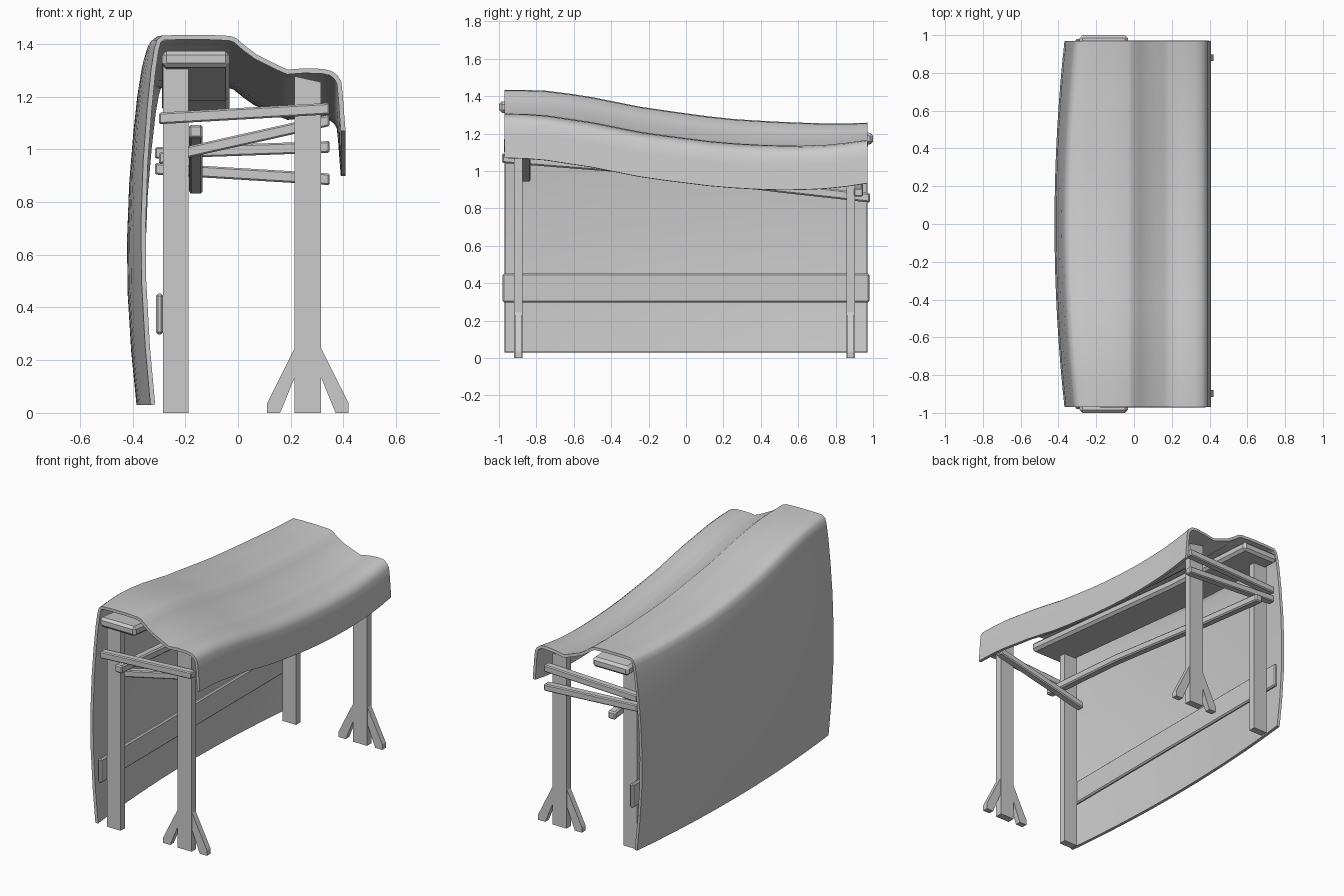
import bpy, bmesh
from mathutils import Vector

if "Cube" in bpy.data.objects:
    bpy.data.objects.remove(bpy.data.objects["Cube"])


def make(name, bm, bevel=0.0):
    bmesh.ops.recalc_face_normals(bm, faces=bm.faces)
    me = bpy.data.meshes.new(name)
    bm.to_mesh(me)
    bm.free()
    ob = bpy.data.objects.new(name, me)
    bpy.context.collection.objects.link(ob)
    if bevel:
        m = ob.modifiers.new("bevel", 'BEVEL')
        m.width, m.segments, m.limit_method = bevel, 1, 'ANGLE'
    return ob


def beam(name, path, cross, up, bevel=0.0):
    """Sweep a rectangle (spanned by half vectors cross and up) along path."""
    bm = bmesh.new()
    c, u = Vector(cross), Vector(up)
    rings = [[bm.verts.new(Vector(p) + a * c + b * u)
              for a, b in ((-1, -1), (1, -1), (1, 1), (-1, 1))] for p in path]
    for r, s in zip(rings, rings[1:]):
        for k in range(4):
            bm.faces.new((r[k], r[(k + 1) % 4], s[(k + 1) % 4], s[k]))
    bm.faces.new(rings[0])
    bm.faces.new(rings[-1])
    return make(name, bm, bevel)


def prism(name, outline, y0, y1):
    """Extrude an x-z outline along y."""
    bm = bmesh.new()
    f = bm.faces.new([bm.verts.new((x, y0, z)) for x, z in outline])
    ext = bmesh.ops.extrude_face_region(bm, geom=[f])["geom"]
    bmesh.ops.translate(bm, vec=(0, y1 - y0, 0),
                        verts=[v for v in ext if isinstance(v, bmesh.types.BMVert)])
    return make(name, bm)


# Draped cover: cross-section at the front end, swept back with a sagging height
section = [(-.332, .03), (-.352, .25), (-.366, .5), (-.368, .72), (-.36, .95), (-.345, 1.15),
           (-.33, 1.3), (-.318, 1.38), (-.308, 1.415), (-.288, 1.431), (-.22, 1.434), (-.12, 1.434),
           (-.03, 1.43), (-.008, 1.422), (.03, 1.39), (.07, 1.36), (.12, 1.335), (.16, 1.315),
           (.19, 1.302), (.25, 1.307), (.32, 1.305), (.355, 1.297), (.378, 1.28),
           (.392, 1.255), (.398, 1.2), (.403, 1.13), (.408, 1.07)]
# y, drop at the ridge, drop at the front hem
sag = [(-.97, 0, 0), (-.86, -.001, -.003), (-.75, -.005, -.012), (-.62, -.021, -.032),
       (-.5, -.04, -.05), (-.37, -.066, -.076), (-.25, -.09, -.1), (-.12, -.109, -.119),
       (0, -.126, -.134), (.12, -.142, -.149), (.25, -.156, -.16), (.37, -.164, -.167),
       (.5, -.171, -.171), (.62, -.176, -.17), (.75, -.18, -.164), (.86, -.18, -.152),
       (.97, -.176, -.135)]
bm = bmesh.new()
grid = []
for y, ridge, hem in sag:
    row = []
    for i, (x, z) in enumerate(section):
        bulge = -.053 * (1 - (y / .97) ** 2) * min(1, max(0, (-.02 - x) / .27))
        t = min(1, max(0, x / .35))
        drop = ridge * (1 - t) + hem * t
        if i < 9:
            drop *= (z - .03) / 1.385
        row.append(bm.verts.new((x + bulge, y, z + drop)))
    grid.append(row)
for r, s in zip(grid, grid[1:]):
    for i in range(len(section) - 1):
        bm.faces.new((r[i], r[i + 1], s[i + 1], s[i]))
cover = make("cover", bm)
if cover.data.polygons[10 + 8 * (len(section) - 1)].normal.z < 0:
    cover.data.flip_normals()
m = cover.modifiers.new("thickness", 'SOLIDIFY')
m.thickness, m.offset = .018, -1
bpy.context.view_layer.objects.active = cover
cover.select_set(True)
bpy.ops.object.modifier_apply(modifier="thickness")
bpy.ops.object.shade_smooth_by_angle(angle=.7)

# Posts, with splayed feet on the right-hand ones
for end, y, hb, hf in (("front", -.897, 1.32, 1.265), ("back", .88, 1.16, 1.105)):
    y0, y1 = y - .023, y + .023
    prism(end + "_left_post", [(-.285, 0), (-.188, 0), (-.188, hb), (-.285, hb)], y0, y1)
    prism(end + "_right_post", [(.215, 0), (.315, 0), (.315, hf - .01), (.215, hf + .012)], y0, y1)
    for side, s in (("inner", -1), ("outer", 1)):
        foot = [(.155, 0), (.105, 0), (.155, .035), (.05, .245), (.05, .14)]
        foot = [(.105, 0), (.155, 0), (.155, .035), (.05, .245), (.05, .135)]
        prism(f"{end}_{side}_foot", [(.265 + s * a, b) for a, b in foot], y - .018, y + .018)

# Bars joining the posts at each end
for name, y, za, zb in (("front_upper_bar", -.948, 1.117, 1.154), ("front_diagonal_bar", -.855, .965, 1.11),
                        ("back_upper_bar", .922, .986, 1.009), ("back_lower_bar", .922, .926, .886)):
    xa = -.3 if y < 0 else -.315
    beam(name, [(xa, y, za), (.348, y, zb)], (0, .024, 0), (0, 0, .022), .006)

# Lengthwise pieces: ridge plank, sloping pole and low rail
beam("ridge_plank", [(-.16, -1, 1.343), (-.16, .3, 1.215), (-.16, 1, 1.172)],
     (.128, 0, 0), (0, 0, .031), .016)
beam("sloping_pole", [(-.16, -.985, 1.068), (-.16, -.35, 1.018), (-.16, .5, .91), (-.16, .985, .856)],
     (.026, 0, 0), (0, 0, .025), .008)
beam("low_rail", [(-.298, -.98, .375), (-.298, .98, .375)], (.013, 0, 0), (0, 0, .077), .008)
